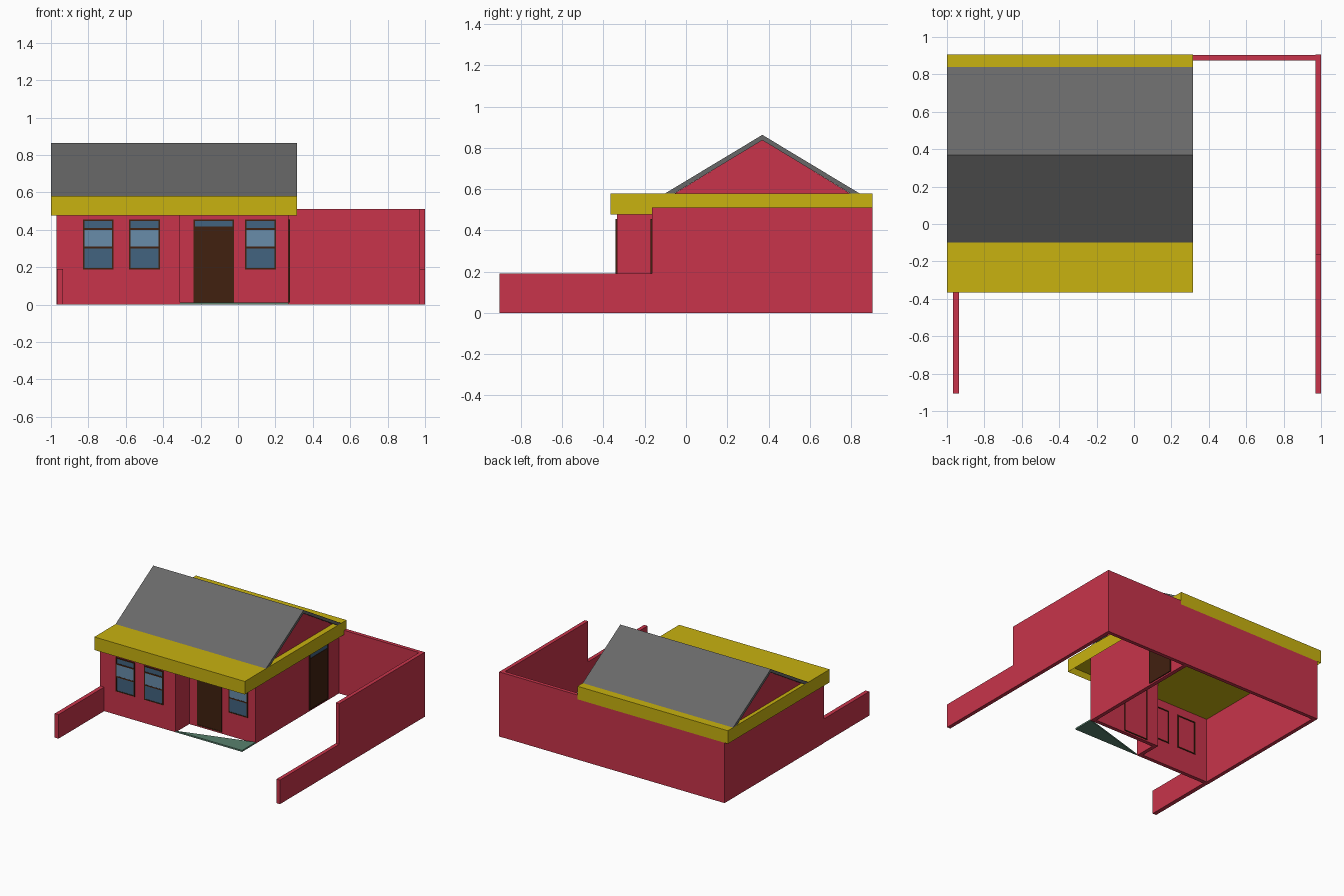
import bpy, bmesh, math

if "Cube" in bpy.data.objects:
    bpy.data.objects.remove(bpy.data.objects["Cube"])


def material(name, r, g, b):
    m = bpy.data.materials.new(name)
    m.diffuse_color = (r, g, b, 1)
    m.use_nodes = True
    m.node_tree.nodes["Principled BSDF"].inputs["Base Color"].default_value = m.diffuse_color
    return m


RED = material("red wall", .578, .034, .069)
YELLOW = material("yellow roof slab", .578, .445, .005)
GREY = material("grey roof", .14, .14, .14)
BROWN = material("dark brown wood", .053, .015, .005)
GLASS = material("dark blue glass", .054, .127, .216)
PALE = material("pale blue glass", .138, .262, .402)
GREEN = material("green patio", .10, .22, .155)


def finish(name, bm, mat, loc=(0, 0, 0), rot=0):
    bmesh.ops.recalc_face_normals(bm, faces=bm.faces)
    me = bpy.data.meshes.new(name)
    bm.to_mesh(me)
    bm.free()
    me.materials.append(mat)
    ob = bpy.data.objects.new(name, me)
    ob.location = loc
    ob.rotation_euler.z = rot
    bpy.context.collection.objects.link(ob)
    return ob


def add_box(bm, x0, x1, y0, y1, z0, z1):
    vs = bmesh.ops.create_cube(bm, size=1)["verts"]
    for v in vs:
        v.co.x = x1 if v.co.x > 0 else x0
        v.co.y = y1 if v.co.y > 0 else y0
        v.co.z = z1 if v.co.z > 0 else z0


def boxes(name, mat, dims, loc=(0, 0, 0), rot=0):
    bm = bmesh.new()
    for d in dims:
        add_box(bm, *d)
    return finish(name, bm, mat, loc, rot)


def prism(name, mat, points, axis, a, b):
    """Extrude a flat profile along x or z."""
    bm = bmesh.new()
    put = (lambda p: (a, p[0], p[1])) if axis == "x" else (lambda p: (p[0], p[1], a))
    f = bm.faces.new([bm.verts.new(put(p)) for p in points])
    new = bmesh.ops.extrude_face_region(bm, geom=[f])["geom"]
    i = 0 if axis == "x" else 2
    for v in new:
        if isinstance(v, bmesh.types.BMVert):
            v.co[i] = b
    return finish(name, bm, mat)


# Yard walls: tall at the back, low towards the front
T = .03
boxes("back_wall", RED, [(-.97, 1, .875, .904, 0, .51)])
prism("right_yard_wall", RED,
      [(-.905, 0), (.905, 0), (.905, .51), (-.165, .51), (-.165, .19), (-.905, .19)],
      "x", .97, 1)
boxes("left_yard_wall", RED, [(-.968, -.935, -.905, -.335, 0, .19)])

# House walls, open underneath
TOP = .52
boxes("house_left_wall", RED, [(-.97, -.94, -.335, .88, 0, TOP)])
boxes("house_front_wall", RED, [(-.97, -.31, -.335, -.335 + T, 0, TOP)])
boxes("porch_return_wall", RED, [(-.31 - T, -.31, -.335, -.135, 0, TOP)])
boxes("porch_wall", RED, [(-.31, .27, -.165, -.135, 0, TOP)])
boxes("house_right_wall", RED, [(.27 - T, .27, -.165, .88, 0, TOP)])

# Triangular patio in the porch corner
prism("patio", GREEN, [(-.31, -.335), (.27, -.335), (.27, -.165)], "z", 0, .012)

# Flat roof slab with a hanging rim
bm = bmesh.new()
add_box(bm, -1, .315, -.365, .905, .477, .58)
bm.normal_update()
under = min(bm.faces, key=lambda f: f.calc_center_median().z)
bmesh.ops.inset_region(bm, faces=[under], thickness=.02)
for v in under.verts:
    v.co.z = TOP
finish("roof_slab", bm, YELLOW)

# Pitched roof and its recessed gable infill
prism("pitched_roof", GREY,
      [(-.10, .58), (.37, .863), (.84, .58), (.795, .58), (.37, .837), (-.055, .58)],
      "x", -1, .315)
prism("gable_infill", RED, [(-.055, .579), (.37, .838), (.795, .579)], "x", -.97, .27)


# Windows and doors: local x is width, -y points out of the wall
def frame_bars(w, z0, z1, rails):
    h, b = w / 2, .008
    d0, d1 = -.007, T + .006
    bars = [(-h, -h + b, d0, d1, z0, z1), (h - b, h, d0, d1, z0, z1),
            (-h, h, d0, d1, z1 - b, z1), (-h, h, d0, d1, z0, z0 + b)]
    return bars + [(-h, h, d0, 0, z - .005, z + .005) for z in rails]


def window(name, loc, w):
    h = w / 2 - .004
    boxes(name + "_frame", BROWN, frame_bars(w, .187, .455, (.305, .405)), loc)
    boxes(name + "_glass", GLASS, [(-h, h, -.004, 0, .19, .305),
                                   (-h, h, -.004, 0, .405, .452)], loc)
    boxes(name + "_middle_pane", PALE, [(-h, h, -.006, 0, .31, .40)], loc)


def door(name, loc, w, rot=0):
    h = w / 2 - .004
    boxes(name + "_frame", BROWN, frame_bars(w, .012, .455, (.412,)), loc, rot)
    boxes(name + "_panel", BROWN, [(-h, h, -.005, 0, .012, .412)], loc, rot)
    boxes(name + "_transom", GLASS, [(-h, h, -.004, 0, .412, .45)], loc, rot)


window("left_window", (-.747, -.335, 0), .165)
window("middle_window", (-.50, -.335, 0), .165)
window("porch_window", (.12, -.165, 0), .165)
door("front_door", (-.13, -.165, 0), .215)
door("side_door", (.27, .618, 0), .235, math.pi / 2)
